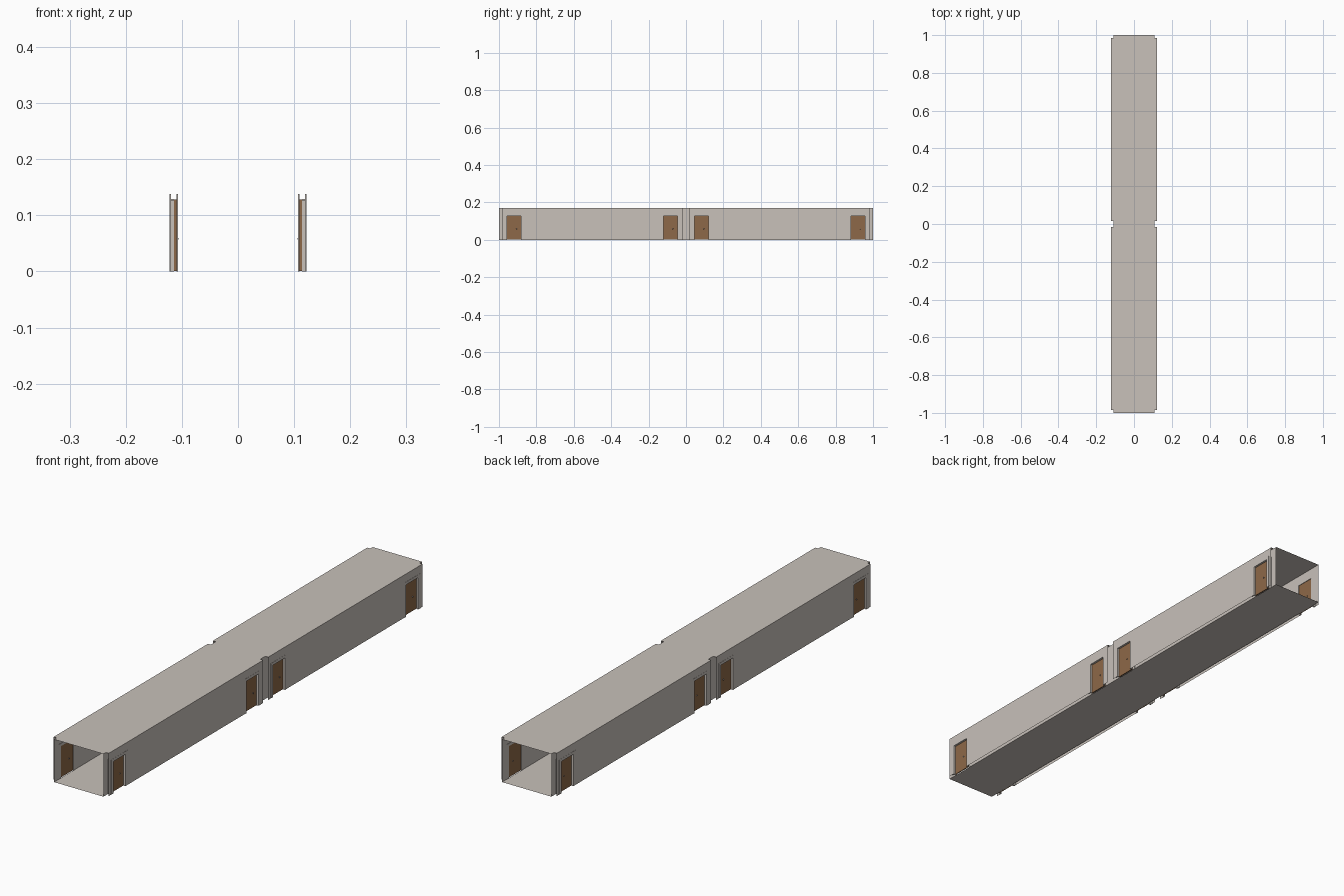
import bpy, bmesh

if "Cube" in bpy.data.objects:
    bpy.data.objects.remove(bpy.data.objects["Cube"])

H = 0.17                       # corridor height
XI, XO = 0.1085, 0.1215        # inner and outer wall planes
GAP = 0.015                    # outer wall stops short of the ends and middle
DOORS = (-0.919, -0.083, 0.083, 0.919)
HALF, DOOR_H = 0.038, 0.127    # door opening
CASE_HALF, CASE_H = 0.051, 0.138


def material(name, color):
    m = bpy.data.materials.new(name)
    m.diffuse_color = (*color, 1)
    m.use_nodes = True
    m.node_tree.nodes["Principled BSDF"].inputs["Base Color"].default_value = m.diffuse_color
    return m


PLASTER = material("plaster", (0.578, 0.533, 0.491))
WOOD = material("door wood", (0.27, 0.14, 0.065))
METAL = material("handle metal", (0.32, 0.32, 0.34))


def finish(name, bm, mat):
    me = bpy.data.meshes.new(name)
    bm.to_mesh(me)
    bm.free()
    me.materials.append(mat)
    ob = bpy.data.objects.new(name, me)
    bpy.context.collection.objects.link(ob)
    return ob


def quad(bm, *pts):
    bm.faces.new([bm.verts.new(p) for p in pts])


def box(bm, x0, x1, y0, y1, z0, z1):
    verts = bmesh.ops.create_cube(bm, size=1)["verts"]
    for v in verts:
        v.co = ((x0 + x1) / 2 + v.co.x * abs(x1 - x0),
                (y0 + y1) / 2 + v.co.y * (y1 - y0),
                (z0 + z1) / 2 + v.co.z * (z1 - z0))


def wall(name, x, y0, y1):
    """Single-sheet wall with an opening at every door between y0 and y1."""
    bm = bmesh.new()

    def panel(a, b, z):
        p = [(x, a, z), (x, b, z), (x, b, H), (x, a, H)]
        quad(bm, *(p if x > 0 else p[::-1]))

    y = y0
    for c in DOORS:
        if y0 < c < y1:
            panel(y, c - HALF, 0)
            panel(c - HALF, c + HALF, DOOR_H)
            y = c + HALF
    panel(y, y1, 0)
    finish(name, bm, PLASTER)


# Floor
bm = bmesh.new()
quad(bm, (-XI, -1, 0), (XI, -1, 0), (XI, 1, 0), (-XI, 1, 0))
finish("floor", bm, PLASTER)

# Ceiling, notched at the ends and the middle
bm = bmesh.new()
ys = (-1, -1 + GAP, -GAP, GAP, 1 - GAP, 1)
for i, (a, b) in enumerate(zip(ys, ys[1:])):
    w = XO if i % 2 else XI
    quad(bm, (-w, a, H), (w, a, H), (w, b, H), (-w, b, H))
finish("ceiling", bm, PLASTER)

for side, s in (("left", -1), ("right", 1)):
    # Inner wall runs full length, outer skin in two halves
    wall(side + "_inner_wall", s * XI, -1, 1)
    wall(side + "_outer_wall_front", s * XO, -1 + GAP, -GAP)
    wall(side + "_outer_wall_back", s * XO, GAP, 1 - GAP)

    for n, c in enumerate(DOORS, 1):
        tag = f"{side}_door_{n}"
        # Casings on both wall faces, and the jamb lining between them
        bm = bmesh.new()
        for a, b in ((0.1073, 0.1095), (0.1190, 0.1222)):
            for e in (-1, 1):
                lo, hi = sorted((c + e * HALF, c + e * CASE_HALF))
                box(bm, s * a, s * b, lo, hi, 0, DOOR_H)
            box(bm, s * a, s * b, c - CASE_HALF, c + CASE_HALF, DOOR_H, CASE_H)
        for e in (-1, 1):
            lo, hi = sorted((c + e * HALF, c + e * (HALF + 0.003)))
            box(bm, s * 0.1138, s * 0.1195, lo, hi, 0, DOOR_H)
        box(bm, s * 0.1138, s * 0.1195, c - HALF, c + HALF, DOOR_H, DOOR_H + 0.002)
        finish(tag + "_frame", bm, PLASTER)

        # Door leaf
        bm = bmesh.new()
        box(bm, s * 0.1098, s * 0.1138, c - HALF - 0.002, c + HALF + 0.002, 0.001, DOOR_H + 0.001)
        finish(tag + "_leaf", bm, WOOD)

        # Knobs on both faces
        bm = bmesh.new()
        for x in (0.1082, 0.1154):
            k = bmesh.ops.create_uvsphere(bm, u_segments=10, v_segments=6, radius=0.0022)["verts"]
            bmesh.ops.translate(bm, verts=k, vec=(s * x, c + 0.013, 0.058))
        for f in bm.faces:
            f.smooth = True
        finish(tag + "_knobs", bm, METAL)
